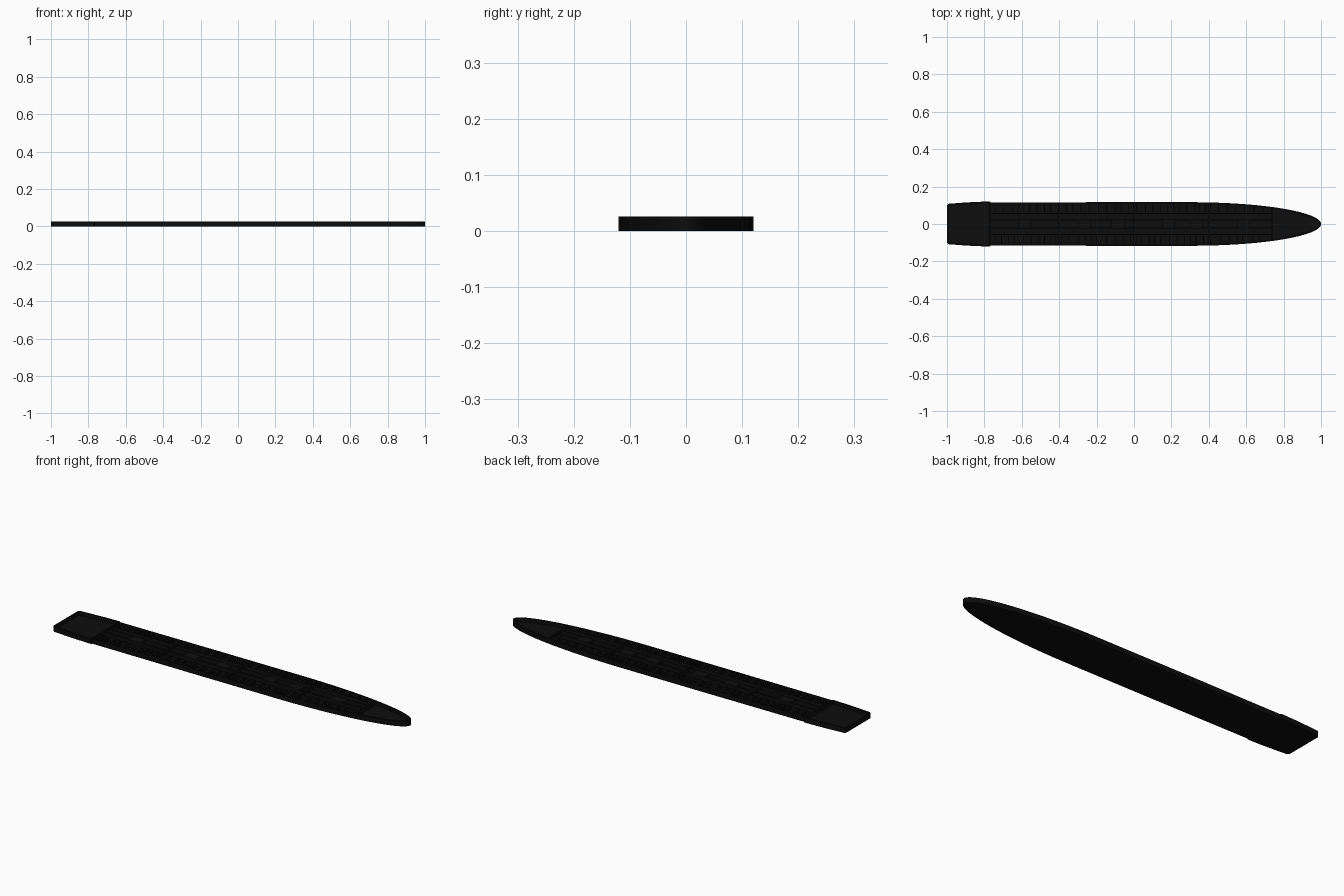
import bpy, bmesh, math, random
from mathutils import Vector

if "Cube" in bpy.data.objects:
    bpy.data.objects.remove(bpy.data.objects["Cube"])

random.seed(4)
H, FLOOR, T = 0.026, 0.007, 0.008   # hull height, floor level, wall thickness
mat = bpy.data.materials.new("black")
mat.diffuse_color = (0.004, 0.004, 0.004, 1)
mat.use_nodes = True
mat.node_tree.nodes["Principled BSDF"].inputs["Base Color"].default_value = mat.diffuse_color


def finish(name, bm):
    bmesh.ops.recalc_face_normals(bm, faces=bm.faces)
    me = bpy.data.meshes.new(name)
    bm.to_mesh(me)
    bm.free()
    me.materials.append(mat)
    ob = bpy.data.objects.new(name, me)
    bpy.context.collection.objects.link(ob)
    return ob


# Half outline: wider stern block, straight sides, elliptical bow
stern = [(-1, 0.100), (-0.992, 0.108), (-0.93, 0.113), (-0.85, 0.118), (-0.77, 0.1205),
         (-0.765, 0.1145), (-0.6, 0.115), (-0.2, 0.1165), (0.3, 0.1165)]
bow = [(0.3 + 0.7 * math.sin(a), 0.1165 * math.cos(a))
       for a in (math.pi / 2 * i / 32 for i in range(1, 32))]
half = stern + bow
outline = half + [(1.0, 0.0)] + [(x, -y) for x, y in reversed(half)]


def half_width(x):
    for (x0, y0), (x1, y1) in zip(half, half[1:]):
        if x0 <= x <= x1:
            return y0 + (y1 - y0) * (x - x0) / (x1 - x0)
    return 0.0


def inset(pts, d):
    out = []
    for i, p in enumerate(pts):
        a, b, c = Vector(pts[i - 1]), Vector(p), Vector(pts[(i + 1) % len(pts)])
        n1 = (b - a).normalized()
        n2 = (c - b).normalized()
        n = Vector((n1.y + n2.y, -n1.x - n2.x)).normalized()
        out.append(tuple(b + n * d))
    return out


# Floor plate
bm = bmesh.new()
face = bm.faces.new([bm.verts.new((x, y, 0)) for x, y in outline])
ext = bmesh.ops.extrude_face_region(bm, geom=[face])
for v in ext["geom"]:
    if isinstance(v, bmesh.types.BMVert):
        v.co.z = FLOOR
finish("deck_floor", bm)

# Outer hull wall
bm = bmesh.new()
inner = inset(outline, T)
loops = [[bm.verts.new((x, y, z)) for x, y in pts]
         for pts, z in ((outline, FLOOR), (outline, H), (inner, H), (inner, FLOOR))]
n = len(outline)
for la, lb in zip(loops, loops[1:]):
    for i in range(n):
        j = (i + 1) % n
        bm.faces.new((la[i], la[j], lb[j], lb[i]))
finish("hull_wall", bm)


def box(bm, x0, x1, y0, y1, top=H):
    m = bmesh.ops.create_cube(bm, size=1)
    for v in m["verts"]:
        v.co = ((x0 + x1) / 2 + v.co.x * (x1 - x0), (y0 + y1) / 2 + v.co.y * (y1 - y0),
                FLOOR + (v.co.z + 0.5) * (top - FLOOR))


# Bulkheads closing the open stern and bow spaces
bm = bmesh.new()
for x in (-0.77, -0.4, 0.0, 0.4, 0.74):
    w = half_width(x) - T / 2
    box(bm, x - 0.004, x + 0.004, -w, w)
finish("bulkheads", bm)

# Corridor walls running lengthwise
bm = bmesh.new()
for s in (-1, 1):
    for y in (0.022, 0.056):
        box(bm, -0.77, 0.74, s * y - 0.002, s * y + 0.002)
finish("corridor_walls", bm)

# Cabin partitions between corridors and hull sides
bm = bmesh.new()
for s in (-1, 1):
    x = -0.74
    while x < 0.72:
        w = half_width(x + 0.003) - T / 2
        if w > 0.06:
            ys = sorted((s * 0.056, s * w))
            box(bm, x, x + 0.003, *ys)
        x += random.choice((0.03, 0.04, 0.05))
finish("cabin_partitions", bm)

# Casings on the centreline
bm = bmesh.new()
for x in (-0.62, -0.3, -0.12, 0.15, 0.3, 0.55):
    box(bm, x, x + 0.07, -0.022, 0.022)
finish("centre_casings", bm)
